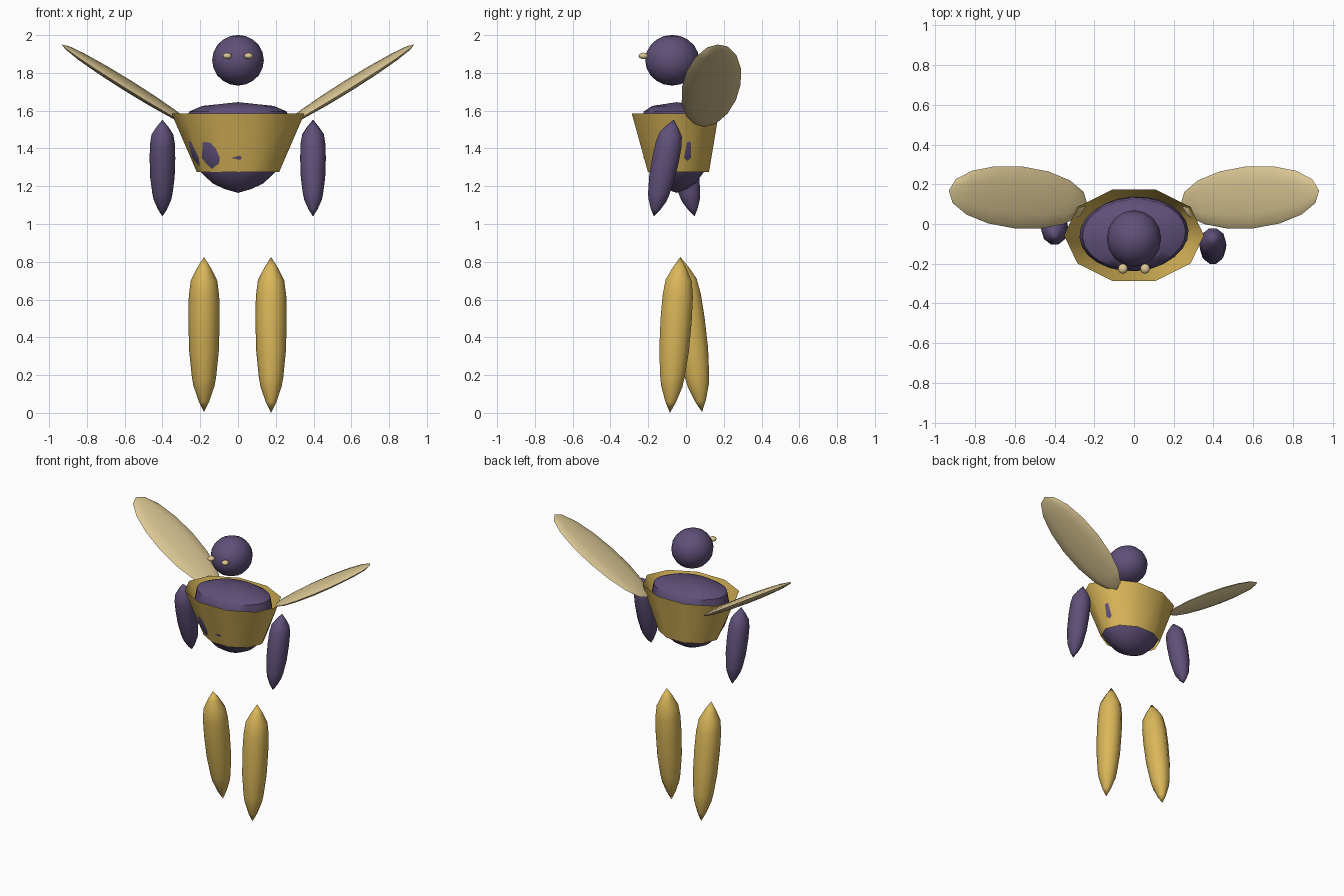
import bpy, bmesh, math
from mathutils import Matrix, Vector

if "Cube" in bpy.data.objects:
    bpy.data.objects.remove(bpy.data.objects["Cube"])


def material(name, rgb):
    m = bpy.data.materials.new(name)
    m.use_nodes = True
    m.diffuse_color = (*rgb, 1)
    bsdf = m.node_tree.nodes["Principled BSDF"]
    bsdf.inputs["Base Color"].default_value = (*rgb, 1)
    bsdf.inputs["Roughness"].default_value = 0.7
    return m


PURPLE = material("dusky purple", (0.115, 0.08, 0.19))
GOLD = material("gold", (0.70, 0.47, 0.10))
CREAM = material("pale straw", (0.72, 0.58, 0.30))


def finish(name, bm, mat, angle=50):
    bmesh.ops.recalc_face_normals(bm, faces=bm.faces)
    me = bpy.data.meshes.new(name)
    bm.to_mesh(me)
    bm.free()
    ob = bpy.data.objects.new(name, me)
    bpy.context.collection.objects.link(ob)
    me.materials.append(mat)
    bpy.ops.object.select_all(action="DESELECT")
    ob.select_set(True)
    bpy.context.view_layer.objects.active = ob
    bpy.ops.object.shade_smooth_by_angle(angle=math.radians(angle))
    return ob


def loft(rings, sides):
    """Rings of (z, rx, ry, y centre); a zero radius makes a pointed end."""
    bm = bmesh.new()
    loops = []
    for z, rx, ry, cy in rings:
        if rx == 0:
            loops.append([bm.verts.new((0, cy, z))] * sides)
            continue
        angles = [2 * math.pi * i / sides for i in range(sides)]
        loops.append([bm.verts.new((rx * math.cos(a), cy + ry * math.sin(a), z)) for a in angles])
    for lo, hi in zip(loops, loops[1:]):
        for i in range(sides):
            j = (i + 1) % sides
            corners = dict.fromkeys((lo[i], lo[j], hi[j], hi[i]))
            bm.faces.new(list(corners))
    return bm


def ellipsoid(name, centre, radii, mat, segs=16, rings=10):
    bm = bmesh.new()
    bmesh.ops.create_uvsphere(bm, u_segments=segs, v_segments=rings, radius=1)
    bm.transform(Matrix.Translation(centre) @ Matrix.Diagonal((*radii, 1)))
    return finish(name, bm, mat)


# Fraction of length from the bottom, fraction of full radius
LIMB = [(0, 0), (0.07, 0.34), (0.17, 0.68), (0.23, 0.78), (0.4, 0.95), (0.6, 1),
        (0.75, 0.97), (0.85, 0.84), (0.93, 0.44), (1, 0)]


def limb(name, bottom, top, rx, ry, mat):
    bottom, top = Vector(bottom), Vector(top)
    axis = top - bottom
    bm = loft([(t * axis.length, r * rx, r * ry, 0) for t, r in LIMB], 10)
    turn = Vector((0, 0, 1)).rotation_difference(axis).to_matrix().to_4x4()
    bm.transform(Matrix.Translation(bottom) @ turn)
    return finish(name, bm, mat)


# Head and eyes
ellipsoid("head", (0, -0.073, 1.867), (0.137, 0.143, 0.134), PURPLE)
for side, s in (("left", 1), ("right", -1)):
    ellipsoid(side + "_eye", (s * 0.056, -0.225, 1.89), (0.025, 0.026, 0.017), CREAM, 8, 6)

# Torso: rounded body turned slightly inside the cup
body = loft([(1.165, 0, 0, 0), (1.185, 0.07, 0.055, 0), (1.215, 0.135, 0.10, 0),
             (1.275, 0.198, 0.145, 0), (1.35, 0.241, 0.174, 0), (1.43, 0.27, 0.188, 0),
             (1.52, 0.275, 0.185, 0), (1.595, 0.26, 0.175, 0), (1.625, 0.19, 0.13, 0),
             (1.645, 0, 0, 0)], 24)
body.transform(Matrix.Translation((0, -0.05, 0)) @ Matrix.Rotation(math.radians(4), 4, "Z"))
finish("torso", body, PURPLE)

# Open ten-sided breastplate
finish("breastplate", loft([(1.275, 0.218, 0.17, -0.04), (1.585, 0.352, 0.242, -0.057)], 10), GOLD)

# Limbs swing in opposite directions on each side
limb("left_arm", (0.397, -0.17, 1.04), (0.397, -0.065, 1.552), 0.068, 0.075, PURPLE)
limb("right_arm", (-0.4, 0.045, 1.04), (-0.4, -0.06, 1.552), 0.068, 0.075, PURPLE)
limb("left_leg", (0.175, -0.085, 0.0), (0.175, -0.03, 0.825), 0.083, 0.087, GOLD)
limb("right_leg", (-0.18, 0.085, 0.005), (-0.18, -0.03, 0.825), 0.083, 0.087, GOLD)

# Wings: flattened ellipsoids reaching up and out from the back
for side, s in (("left", 1), ("right", -1)):
    root, tip = Vector((0.235, 0.10, 1.515)), Vector((0.932, 0.168, 1.95))
    long_axis = (tip - root).normalized()
    across = Vector((-0.05, 1, 0.10))
    across = (across - long_axis * across.dot(long_axis)).normalized()
    normal = across.cross(long_axis)
    frame = Matrix((normal, across, long_axis)).transposed().to_4x4()
    size = Matrix.Diagonal((0.027, 0.157, (tip - root).length / 2, 1))
    wing = bmesh.new()
    bmesh.ops.create_uvsphere(wing, u_segments=12, v_segments=8, radius=1)
    wing.transform(Matrix.Diagonal((s, 1, 1, 1)) @ Matrix.Translation((root + tip) / 2) @ frame @ size)
    finish(side + "_wing", wing, CREAM)
